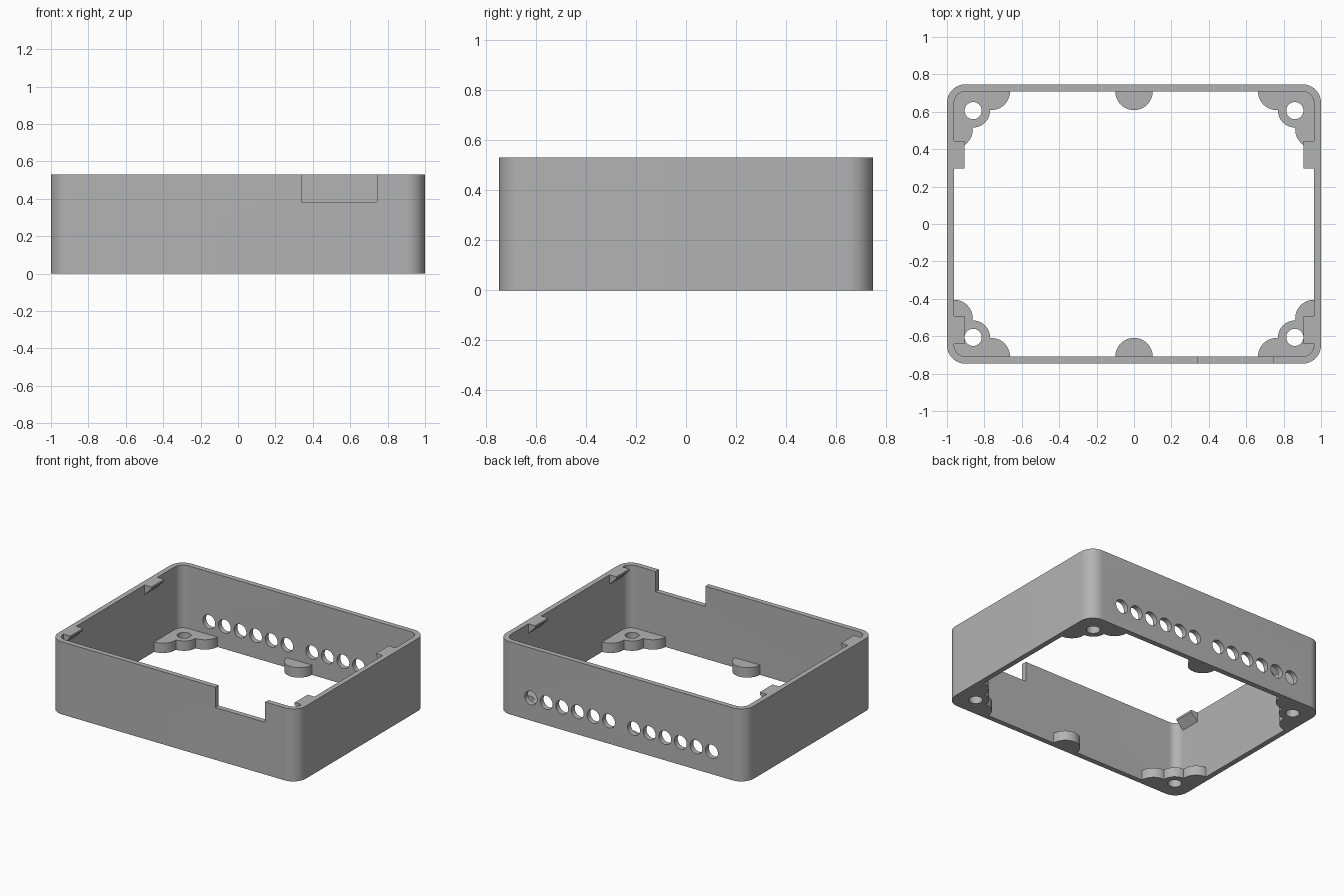
import bpy, bmesh, math
from mathutils import Matrix

if "Cube" in bpy.data.objects:
    bpy.data.objects.remove(bpy.data.objects["Cube"], do_unlink=True)

HX, HY, H = 1.0, 0.747, 0.53      # outer half sizes and height
WALL = 0.038
IX, IY = HX - WALL, HY - WALL     # inner half sizes
BOSS_H = 0.072
LOBE = 0.1

grey = bpy.data.materials.new("grey plastic")
grey.use_nodes = True
colour = (0.45, 0.45, 0.45, 1)
grey.diffuse_color = colour
grey.node_tree.nodes["Principled BSDF"].inputs["Base Color"].default_value = colour


def arc(cx, cy, r, start, end, n):
    """Points on an arc, angles in degrees."""
    angles = [math.radians(start + (end - start) * i / n) for i in range(n + 1)]
    return [(cx + r * math.cos(a), cy + r * math.sin(a)) for a in angles]


def rounded_rect(hx, hy, r):
    pts = []
    for i, (sx, sy) in enumerate([(1, 1), (-1, 1), (-1, -1), (1, -1)]):
        pts += arc(sx * (hx - r), sy * (hy - r), r, i * 90, i * 90 + 90, 12)
    return pts


def prism(name, pts, low, high, matrix=Matrix()):
    """Extrude a flat outline from low to high, then place it."""
    bm = bmesh.new()
    face = bm.faces.new([bm.verts.new((x, y, low)) for x, y in pts])
    top = bmesh.ops.extrude_face_region(bm, geom=[face])["geom"]
    moved = [v for v in top if isinstance(v, bmesh.types.BMVert)]
    bmesh.ops.translate(bm, verts=moved, vec=(0, 0, high - low))
    bm.transform(matrix)
    bmesh.ops.recalc_face_normals(bm, faces=bm.faces)
    mesh = bpy.data.meshes.new(name)
    bm.to_mesh(mesh)
    bm.free()
    mesh.materials.append(grey)
    obj = bpy.data.objects.new(name, mesh)
    bpy.context.collection.objects.link(obj)
    return obj


def box(x0, x1, y0, y1):
    return [(x0, y0), (x1, y0), (x1, y1), (x0, y1)]


def circle(cx, cy, r, n=32):
    return arc(cx, cy, r, 0, 360, n)[:-1]


def combine(target, tool, operation):
    """Apply one boolean and remove its tool."""
    mod = target.modifiers.new(operation.lower(), 'BOOLEAN')
    mod.operation, mod.solver, mod.object = operation, 'EXACT', tool
    bpy.context.view_layer.objects.active = target
    bpy.ops.object.modifier_apply(modifier=mod.name)
    bpy.data.objects.remove(tool, do_unlink=True)


# Open rectangular wall
case = prism("case_frame", rounded_rect(HX, HY, 0.1), 0, H)
combine(case, prism("inside", rounded_rect(IX, IY, 0.063), -0.1, H + 0.1), 'DIFFERENCE')

# Half-round feet on the middle of the long walls
back = IY + 0.015
half_round = arc(0, IY, LOBE, 180, 360, 24) + [(LOBE, back), (-LOBE, back)]
for sy in (1, -1):
    foot = prism("middle_boss", [(x, y * sy) for x, y in half_round], 0, BOSS_H)
    combine(case, foot, 'UNION')

# Three-lobed screw bosses in the corners
px, py = 0.86, 0.606
lobe_x, lobe_y = 0.763, 0.505
side = IX + 0.015
corner_parts = [
    arc(lobe_x, IY, LOBE, 180, 360, 24) + [(lobe_x + LOBE, back), (lobe_x - LOBE, back)],
    arc(IX, lobe_y, LOBE, 90, 270, 24) + [(side, lobe_y - LOBE), (side, lobe_y + LOBE)],
    circle(px, py, 0.09, 40),
    [(lobe_x, IY), (IX, lobe_y), (IX + 0.005, IY + 0.005)],
]
for sx in (1, -1):
    for sy in (1, -1):
        for pts in corner_parts:
            part = prism("corner_boss", [(x * sx, y * sy) for x, y in pts], 0, BOSS_H)
            combine(case, part, 'UNION')
        hole = prism("screw_hole", circle(px * sx, py * sy, 0.046), -0.1, 0.2)
        combine(case, hole, 'DIFFERENCE')

# Vent holes through the back wall
to_back = Matrix.Rotation(math.radians(90), 4, 'X')
for sx in (1, -1):
    for i in range(6):
        x = sx * (0.101 + 0.126 * i)
        vent = prism("vent", circle(x, 0.165, 0.05), -HY - 0.05, -IY + 0.02, to_back)
        combine(case, vent, 'DIFFERENCE')

# Notch in the front wall
notch = prism("notch", box(0.34, 0.743, -HY - 0.1, -IY + 0.03), 0.382, H + 0.1)
combine(case, notch, 'DIFFERENCE')

# Wedge catches under the rim of the short walls
wedge = [(side, H), (0.907, H), (0.907, H - 0.015), (IX, H - 0.07), (side, H - 0.07)]
for sx in (1, -1):
    for y0, y1 in ((0.297, 0.444), (-0.642, -0.492)):
        catch = prism("catch", [(x * sx, z) for x, z in wedge], -y1, -y0, to_back)
        combine(case, catch, 'UNION')

bpy.ops.object.select_all(action='DESELECT')
case.select_set(True)
bpy.context.view_layer.objects.active = case
bpy.ops.object.shade_smooth_by_angle(angle=math.radians(30))
